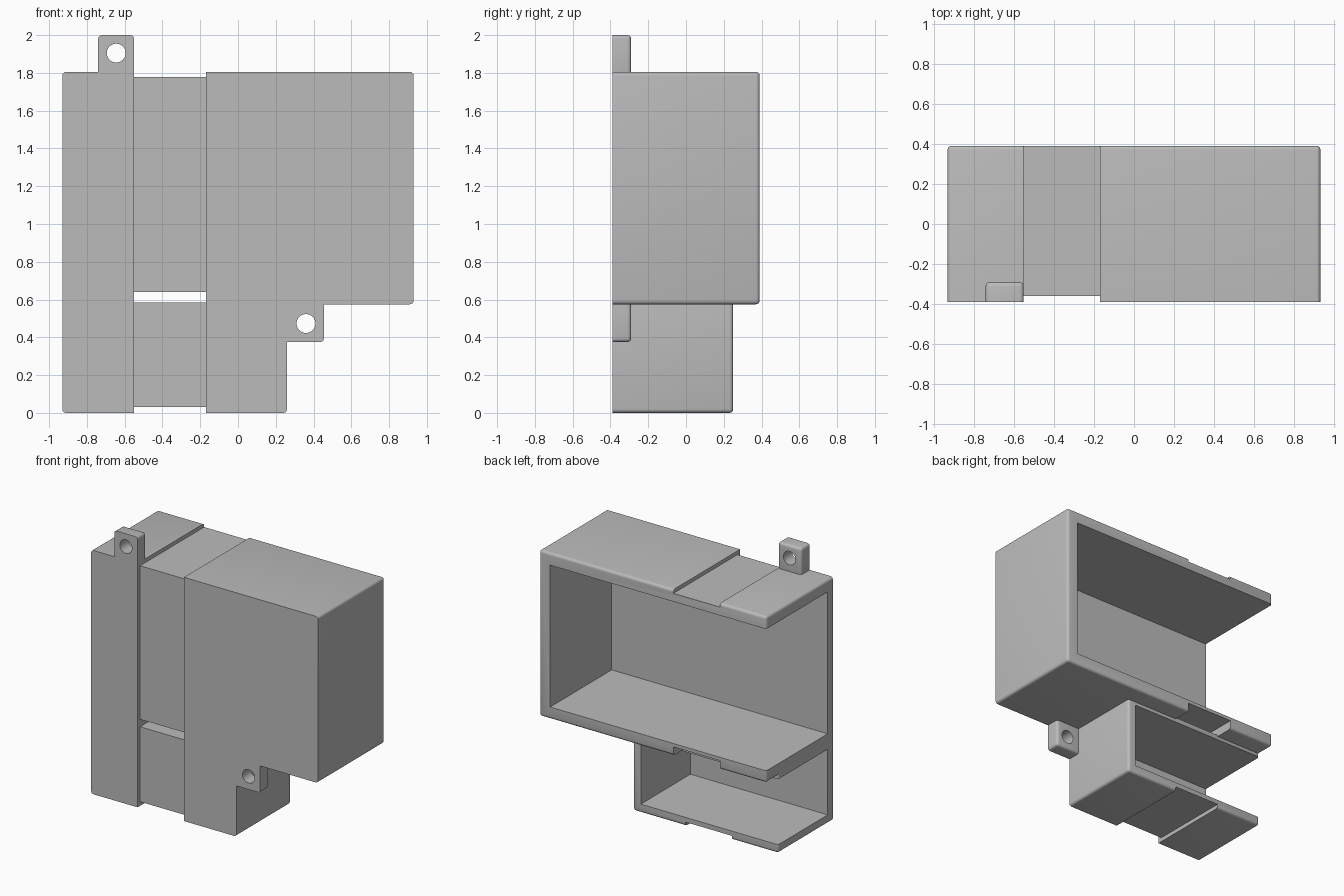
import bpy, bmesh, math
from mathutils import Matrix

cube = bpy.data.objects.get("Cube")
if cube:
    bpy.data.objects.remove(cube, do_unlink=True)

grey = bpy.data.materials.new("plain grey")
grey.use_nodes = True
COLOUR = (0.5, 0.5, 0.5, 1)
grey.diffuse_color = COLOUR
grey.node_tree.nodes["Principled BSDF"].inputs["Base Color"].default_value = COLOUR

FRONT = -0.39
RADIUS = 0.02
GROOVE = (-0.55, -0.17)


def block(name, x, y, z, rounded=False):
    """Box from (min, max) ranges; optionally round every edge off the front face."""
    bm = bmesh.new()
    bmesh.ops.create_cube(bm, size=1)
    for v in bm.verts:
        v.co = [r[0] if c < 0 else r[1] for c, r in zip(v.co, (x, y, z))]
    if rounded:
        edges = [e for e in bm.edges if any(v.co.y > y[0] + 0.001 for v in e.verts)]
        bmesh.ops.bevel(bm, geom=edges, offset=RADIUS, segments=4,
                        profile=0.5, affect='EDGES')
    return finish(name, bm)


def finish(name, bm):
    bmesh.ops.recalc_face_normals(bm, faces=bm.faces)
    mesh = bpy.data.meshes.new(name)
    bm.to_mesh(mesh)
    bm.free()
    mesh.materials.append(grey)
    obj = bpy.data.objects.new(name, mesh)
    bpy.context.collection.objects.link(obj)
    return obj


def carve(obj, cutters):
    """Subtract the cutters, apply the result and shade it."""
    for c in cutters:
        m = obj.modifiers.new("cut", 'BOOLEAN')
        m.operation, m.solver, m.object = 'DIFFERENCE', 'EXACT', c
    bpy.ops.object.select_all(action='DESELECT')
    obj.select_set(True)
    bpy.context.view_layer.objects.active = obj
    for m in list(obj.modifiers):
        bpy.ops.object.modifier_apply(modifier=m.name)
    for c in cutters:
        bpy.data.objects.remove(c, do_unlink=True)
    bpy.ops.object.shade_smooth_by_angle(angle=math.radians(35))


def tray(name, right, back, bottom, top, wall, low_cut, high_cut):
    """Tray open at the back and at -x, with a strap groove around the outside."""
    left = -0.93
    body = block(name, (left, right), (FRONT, back), (bottom, top), True)
    carve(body, [
        block("cavity_cutter", (left - 1, right - wall), (FRONT + 0.06, back + 1),
              (bottom + wall, top - wall)),
        block("front_groove_cutter", GROOVE, (FRONT - 1, FRONT + 0.03),
              (bottom - 1, top + 1)),
        block("low_groove_cutter", GROOVE, (-2, 2), (bottom - 1, low_cut)),
        block("high_groove_cutter", GROOVE, (-2, 2), (high_cut, top + 1)),
    ])


def lug(name, x, z, hole_x, hole_z):
    """Mounting lug with a round screw hole."""
    body = block(name, x, (FRONT, -0.29), z, True)
    bm = bmesh.new()
    place = Matrix.Translation((hole_x, FRONT, hole_z)) @ Matrix.Rotation(math.pi / 2, 4, 'X')
    bmesh.ops.create_cone(bm, cap_ends=True, segments=32, radius1=0.05,
                          radius2=0.05, depth=1, matrix=place)
    carve(body, [finish("hole_cutter", bm)])


# Two stacked trays with a strap slot between them
tray("upper_tray", 0.93, 0.39, 0.575, 1.805, 0.09, 0.64, 1.777)
tray("lower_tray", 0.26, 0.25, 0.0, 0.615, 0.065, 0.03, 0.585)

# Lugs run slightly into the trays so that only their free corners are rounded
lug("top_lug", (-0.74, -0.55), (1.75, 2.0), -0.645, 1.905)
lug("side_lug", (0.2, 0.455), (0.375, 0.63), 0.36, 0.473)
